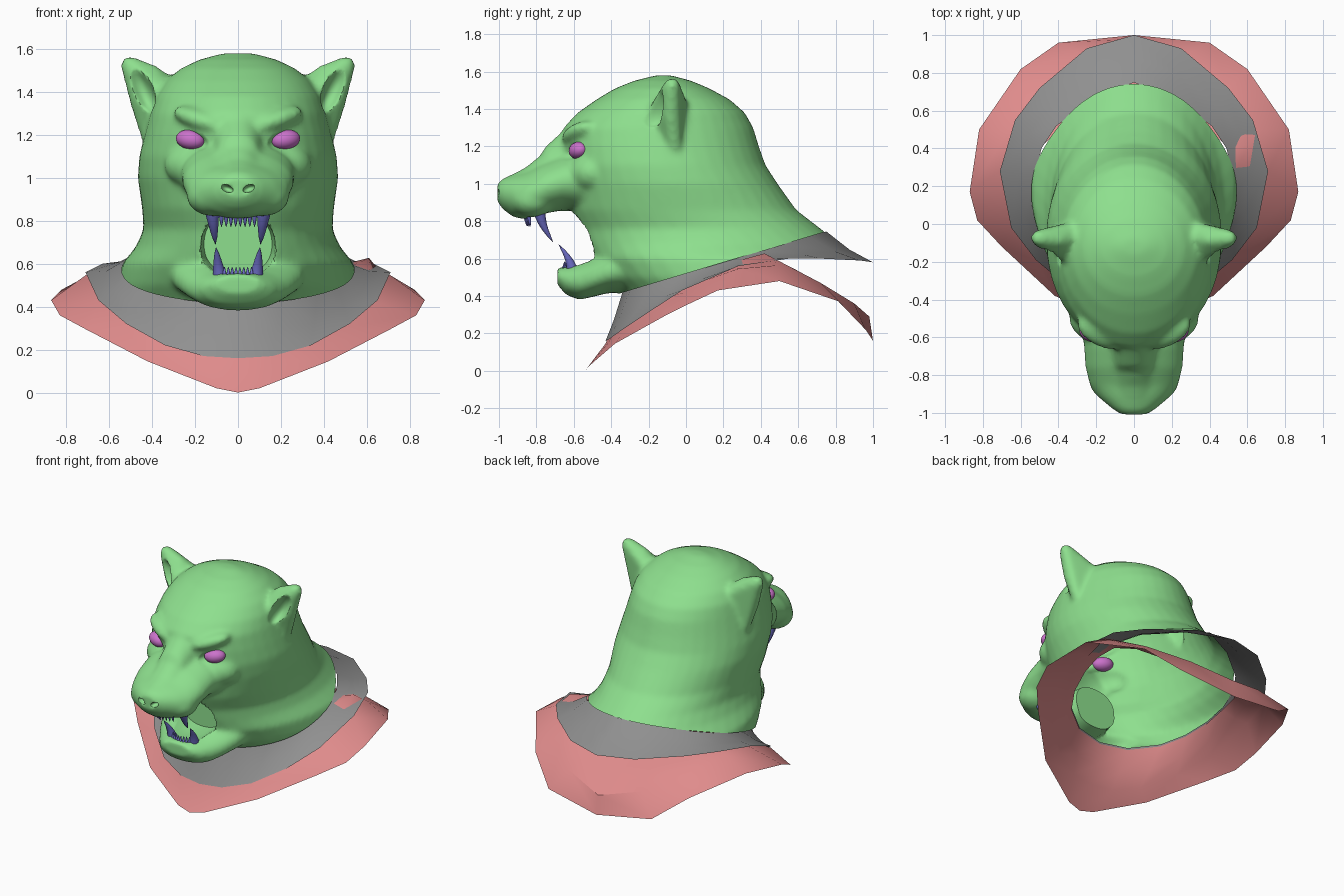
import bpy, bmesh, math
from mathutils import Matrix, Vector, Euler

if "Cube" in bpy.data.objects:
    bpy.data.objects.remove(bpy.data.objects["Cube"])


def material(name, rgb):
    m = bpy.data.materials.new(name)
    m.diffuse_color = (*rgb, 1)
    m.use_nodes = True
    m.node_tree.nodes["Principled BSDF"].inputs["Base Color"].default_value = m.diffuse_color
    return m


GREEN = material("fur_green", (0.27, 0.74, 0.27))
RED = material("lining_red", (0.74, 0.26, 0.26))
GREY = material("collar_grey", (0.28, 0.28, 0.28))
PINK = material("eye_magenta", (0.6, 0.17, 0.6))
BLUE = material("tooth_blue", (0.15, 0.15, 0.55))


def finish(bm, name, mat=None, angle=50):
    bmesh.ops.recalc_face_normals(bm, faces=bm.faces[:])
    me = bpy.data.meshes.new(name)
    bm.to_mesh(me)
    bm.free()
    ob = bpy.data.objects.new(name, me)
    bpy.context.collection.objects.link(ob)
    if mat:
        me.materials.append(mat)
        smooth(ob, angle)
    return ob


def smooth(ob, angle):
    bpy.ops.object.select_all(action='DESELECT')
    ob.select_set(True)
    bpy.context.view_layer.objects.active = ob
    bpy.ops.object.shade_smooth_by_angle(angle=math.radians(angle))


def apply_modifier(ob, kind, **settings):
    bpy.context.view_layer.objects.active = ob
    mod = ob.modifiers.new(kind, kind)
    for key, value in settings.items():
        setattr(mod, key, value)
    bpy.ops.object.modifier_apply(modifier=mod.name)


def skin(bm, rings):
    """Bridge closed rings of points and cap both ends."""
    vs = [[bm.verts.new(p) for p in r] for r in rings]
    n = len(vs[0])
    for a, b in zip(vs, vs[1:]):
        for i in range(n):
            bm.faces.new((a[i], a[(i + 1) % n], b[(i + 1) % n], b[i]))
    bm.faces.new(vs[0])
    bm.faces.new(vs[-1])


def loft(bm, stations, axis, power=2.0, n=40):
    """Stations: (position on axis, low, high, half width)."""
    rings = []
    for t, lo, hi, w in stations:
        ring = []
        for i in range(n):
            a = 2 * math.pi * i / n
            c, s = math.cos(a), math.sin(a)
            x = w * math.copysign(abs(c) ** (2 / power), c)
            v = (lo + hi) / 2 + (hi - lo) / 2 * math.copysign(abs(s) ** (2 / power), s)
            ring.append((x, v, t) if axis == 'z' else (x, t, v))
        rings.append(ring)
    skin(bm, rings)


def blob(bm, centre, radii, rot=(0, 0, 0), sides=(1, -1)):
    """Ellipsoid, mirrored to both sides by default."""
    for s in sides:
        c = Vector((centre[0] * s, centre[1], centre[2]))
        r = Euler((rot[0], rot[1] * s, rot[2] * s)).to_matrix().to_4x4()
        m = Matrix.Translation(c) @ r @ Matrix.Diagonal((*radii, 1))
        bmesh.ops.create_icosphere(bm, subdivisions=3, radius=1, matrix=m)


def hull(bm, balls):
    """Convex skin stretched over small balls (x, y, z, radius), on both sides."""
    for s in (1, -1):
        pts = []
        for x, y, z, r in balls:
            for i in range(5):
                lat = math.pi * (i / 4 - 0.5)
                for k in range(8 if 0 < i < 4 else 1):
                    lon = math.pi * k / 4
                    pts.append(bm.verts.new((x * s + r * math.cos(lat) * math.cos(lon),
                                             y + r * math.cos(lat) * math.sin(lon),
                                             z + r * math.sin(lat))))
        bmesh.ops.convex_hull(bm, input=pts)
    loose = [v for v in bm.verts if not v.link_faces]
    bmesh.ops.delete(bm, geom=loose, context='VERTS')


# Head: neck and skull, muzzle, bridge, jaw, brows and ears fused together
bm = bmesh.new()
loft(bm, [(0.30, -0.30, 1.05, 0.58), (0.42, -0.35, 1.0, 0.565), (0.50, -0.44, 0.95, 0.56),
          (0.60, -0.52, 0.93, 0.54), (0.68, -0.555, 0.82, 0.475), (0.76, -0.575, 0.72, 0.44),
          (0.86, -0.62, 0.59, 0.447), (1.0, -0.64, 0.49, 0.467), (1.1, -0.66, 0.425, 0.46),
          (1.2, -0.665, 0.39, 0.436), (1.3, -0.655, 0.36, 0.41), (1.38, -0.58, 0.315, 0.385),
          (1.45, -0.48, 0.235, 0.34), (1.51, -0.38, 0.125, 0.265), (1.55, -0.28, 0.03, 0.18),
          (1.58, -0.16, -0.08, 0.07)], 'z')
loft(bm, [(-0.40, 0.86, 1.18, 0.29), (-0.52, 0.85, 1.18, 0.28), (-0.65, 0.86, 1.165, 0.265),
          (-0.76, 0.835, 1.12, 0.258), (-0.85, 0.81, 1.07, 0.235), (-0.92, 0.82, 1.05, 0.185),
          (-0.975, 0.86, 1.03, 0.12), (-1.008, 0.90, 1.005, 0.07)], 'y', 2.0)
loft(bm, [(-0.45, 1.0, 1.36, 0.14), (-0.62, 1.0, 1.32, 0.12), (-0.70, 1.0, 1.245, 0.105),
          (-0.75, 1.0, 1.20, 0.10), (-0.78, 0.95, 1.15, 0.10), (-0.86, 0.95, 1.085, 0.10),
          (-0.93, 0.92, 1.05, 0.10), (-0.985, 0.93, 1.025, 0.09)], 'y')
loft(bm, [(-0.25, 0.42, 0.72, 0.34), (-0.42, 0.415, 0.65, 0.30), (-0.50, 0.395, 0.61, 0.26),
          (-0.57, 0.38, 0.58, 0.215), (-0.64, 0.405, 0.56, 0.165), (-0.688, 0.46, 0.55, 0.11)], 'y', 2.2)
blob(bm, (0.115, -0.82, 0.915), (0.125, 0.12, 0.095))                    # whisker pads
blob(bm, (0.17, -0.57, 1.27), (0.15, 0.08, 0.05), (0, -0.3, 0.45))       # brows
blob(bm, (0.22, -0.52, 1.06), (0.13, 0.10, 0.10), (0, 0, 0.5))           # cheekbones
hull(bm, [(0.505, -0.075, 1.525, 0.045), (0.40, -0.085, 1.495, 0.035), (0.33, -0.08, 1.44, 0.035),
          (0.415, -0.06, 1.19, 0.04), (0.34, -0.17, 1.36, 0.05), (0.30, -0.02, 1.40, 0.04),
          (0.46, -0.08, 1.35, 0.045)])                                    # ears
head = finish(bm, "head")
apply_modifier(head, 'REMESH', mode='VOXEL', voxel_size=0.016)

# Cutter for mouth, eye sockets, ear hollows and nostrils
bm = bmesh.new()
loft(bm, [(-0.30, 0.57, 0.82, 0.15), (-0.50, 0.53, 0.85, 0.175), (-0.61, 0.51, 0.865, 0.135),
          (-0.66, 0.555, 0.865, 0.13), (-0.80, 0.57, 0.845, 0.15), (-0.85, 0.60, 0.82, 0.10)], 'y', 2.4)
blob(bm, (0.22, -0.635, 1.172), (0.085, 0.075, 0.045), (0, -0.25, 0.4))
blob(bm, (0.445, -0.175, 1.41), (0.05, 0.085, 0.12), (0, 0.45, 0))
blob(bm, (0.05, -1.0, 0.95), (0.03, 0.035, 0.017), (0, -0.4, 0))
cutter = finish(bm, "hollow_cutter")
cutter.hide_render = True
apply_modifier(head, 'BOOLEAN', operation='DIFFERENCE', solver='EXACT', object=cutter)
bpy.data.objects.remove(cutter)
apply_modifier(head, 'SMOOTH', factor=0.5, iterations=8)

# Open the throat and trim the neck along a sloping plane to leave a shell
bm = bmesh.new()
bm.from_mesh(head.data)
bm.normal_update()
throat = []
for f in bm.faces:
    c = f.calc_center_median()
    if abs(c.x) < 0.17 and 0.52 < c.z < 0.86 and -0.38 < c.y < -0.22 and abs(f.normal.y) > 0.5:
        throat.append(f)
bmesh.ops.delete(bm, geom=throat, context='FACES')
bmesh.ops.bisect_plane(bm, geom=bm.verts[:] + bm.edges[:] + bm.faces[:],
                       plane_co=(0, 0, 0.52), plane_no=(0, -0.3, 1), clear_inner=True)
bm.to_mesh(head.data)
bm.free()
head.data.materials.clear()
head.data.materials.append(GREEN)
smooth(head, 60)


# Collar sheets: half outlines from chest to back, mirrored and bridged
def sheet(name, rows, mat):
    bm = bmesh.new()
    grid = []
    for row in rows:
        full = [(-x, y, z) for x, y, z in row[:0:-1]] + list(row)
        grid.append([bm.verts.new(p) for p in full])
    for a, b in zip(grid, grid[1:]):
        for i in range(len(a) - 1):
            bm.faces.new((a[i], b[i], b[i + 1], a[i + 1]))
    bmesh.ops.remove_doubles(bm, verts=bm.verts[:], dist=0.0005)
    return finish(bm, name, mat, 40)


def lower(points, d=0.014):
    return [(x, y, z - d) for x, y, z in points]


def between(a, b, drop=0.0):
    return [tuple((Vector(p) + Vector(q)) / 2 - Vector((0, 0, drop))) for p, q in zip(a, b)]


neck = [(x, y, 0.52 + 0.3 * y) for x, y in
        [(0, -0.34), (0.2, -0.30), (0.37, -0.18), (0.46, -0.04), (0.51, 0.12),
         (0.52, 0.26), (0.49, 0.4), (0.41, 0.52), (0.22, 0.66), (0, 0.75)]]
rim = [(0, -0.43, 0.16), (0.16, -0.41, 0.17), (0.34, -0.34, 0.22), (0.52, -0.19, 0.32),
       (0.65, -0.02, 0.43), (0.71, 0.28, 0.56), (0.63, 0.55, 0.60), (0.50, 0.72, 0.60),
       (0.25, 0.93, 0.59), (0, 1.0, 0.58)]
middle = between(neck, rim, 0.015)
sheet("collar", [neck, middle, rim], GREY)

lining_in = lower(neck[:6]) + [(0.50, 0.40, 0.60), (0.40, 0.50, 0.585), (0.2, 0.56, 0.555), (0, 0.58, 0.545)]
lining_fold = lower(rim[:6]) + [(0.66, 0.50, 0.565), (0.50, 0.72, 0.47), (0.28, 0.90, 0.36), (0, 0.98, 0.29)]
lining_half = lower(middle[:6]) + between(lining_in[6:], lining_fold[6:])
lining_out = [(0, -0.54, 0.0), (0.1, -0.525, 0.02), (0.42, -0.38, 0.145), (0.7, -0.12, 0.29),
              (0.83, 0.02, 0.36), (0.87, 0.17, 0.43), (0.82, 0.5, 0.48), (0.6, 0.82, 0.37),
              (0.4, 0.96, 0.22), (0, 1.0, 0.16)]
lining = sheet("collar_lining", [lining_in, lining_half, lining_fold, lining_out], RED)
# Ruck in the lining that rises through the collar on the right shoulder
for v in lining.data.vertices:
    if (v.co - Vector(lining_half[6])).length < 0.01:
        v.co += Vector((0.03, -0.03, 0.045))

# Eyes
for side, s in (("right", 1), ("left", -1)):
    bm = bmesh.new()
    blob(bm, (0.222, -0.575, 1.178), (0.07, 0.05, 0.046), (0, -0.15, 0.35), (s,))
    finish(bm, side + "_eye", PINK)


# Teeth: curved tapering cones
def tooth(bm, base, tip, radius, bend=0.0):
    base, tip = Vector(base), Vector(tip)
    rings = []
    for k in range(6):
        t = k / 5
        c = base.lerp(tip, t) + Vector((0, -bend * math.sin(math.pi * t), 0))
        r = radius * (1 - t) ** 0.7 + 0.001
        rings.append([(c.x + r * math.cos(a * math.pi / 5), c.y + r * math.sin(a * math.pi / 5), c.z)
                      for a in range(10)])
    skin(bm, rings)


for name, canine, row in (
        ("upper_teeth", ((0.122, -0.785, 0.85), (0.105, -0.712, 0.69), 0.033, 0.012), (0.022, -0.86, 0.84, 0.772, 0.013)),
        ("lower_teeth", ((0.085, -0.605, 0.535), (0.102, -0.68, 0.675), 0.032, -0.012), (0.018, -0.658, 0.53, 0.585, 0.011))):
    bm = bmesh.new()
    step, y, z0, z1, r = row
    for s in (1, -1):
        (bx, by, bz), (tx, ty, tz), rad, bend = canine
        tooth(bm, (bx * s, by, bz), (tx * s, ty, tz), rad, bend)
        for i in range(4):
            x = (i + 0.5) * step * s
            tooth(bm, (x, y + 0.006 * i, z0), (x, y + 0.01 + 0.006 * i, z1), r)
    finish(bm, name, BLUE)
